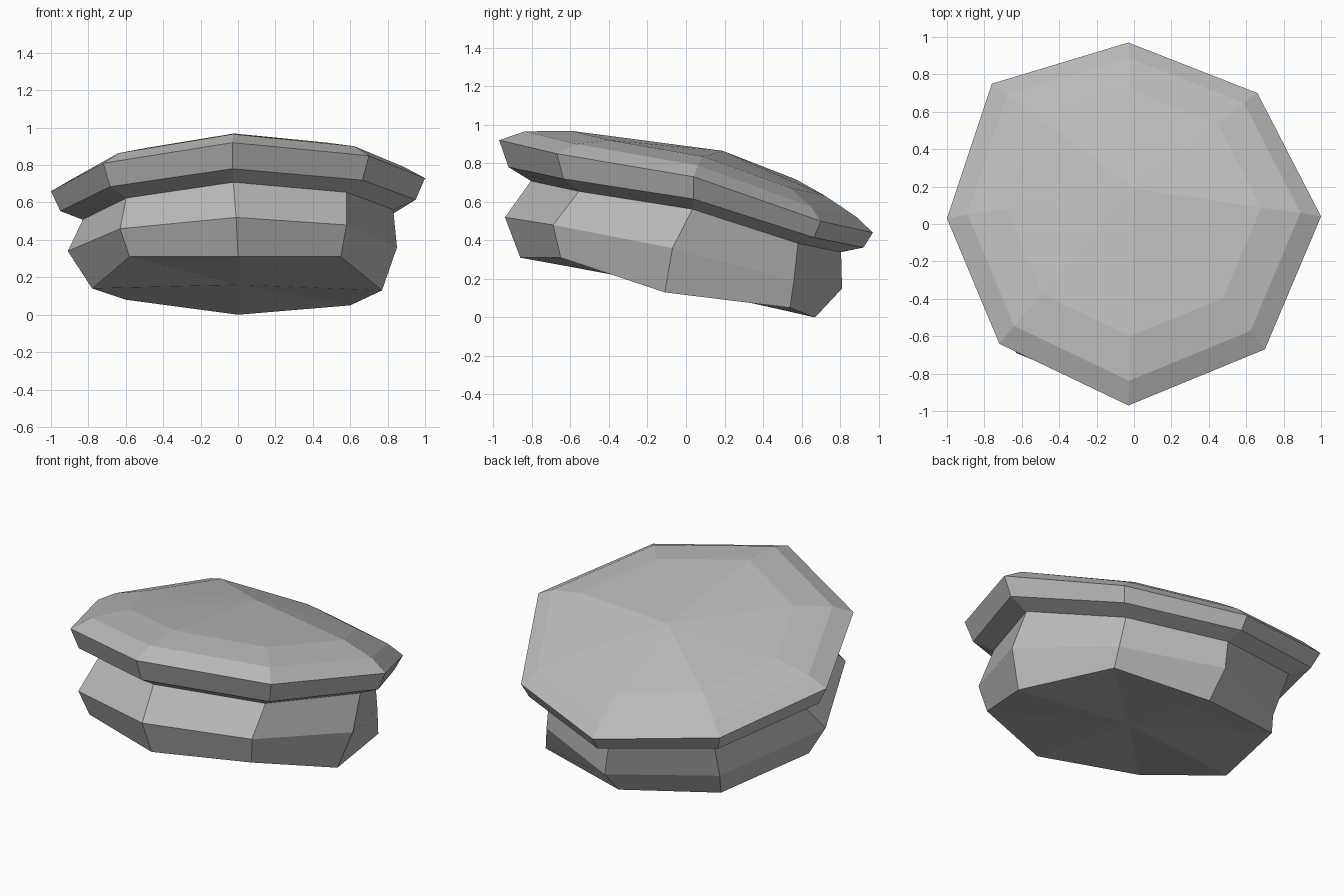
import bpy
import bmesh
from mathutils import Vector

default_cube = bpy.data.objects.get("Cube")
if default_cube:
    bpy.data.objects.remove(default_cube, do_unlink=True)

# Single flat stone colour
stone = bpy.data.materials.new("stone grey")
stone.use_nodes = True
stone_colour = (0.5, 0.5, 0.5, 1)
stone.diffuse_color = stone_colour
stone.node_tree.nodes["Principled BSDF"].inputs["Base Color"].default_value = stone_colour

# Irregular eight-sided outlines, counter-clockwise from +x
rim = [(1, .04, .73), (.66, .7, .5), (-.03, .97, .44), (-.76, .75, .56),
       (-1, .03, .66), (-.72, -.64, .81), (-.03, -.97, .92), (.7, -.67, .85)]
belly = [(.85, -.07, .36), (.58, .56, .19), (0, .81, .15), (-.6, .52, .19),
         (-.91, -.09, .34), (-.63, -.69, .46), (-.01, -.94, .52), (.58, -.69, .48)]
foot = [(.77, -.11, .13), (.6, .54, .05), (0, .67, 0), (-.6, .51, .08),
        (-.78, -.11, .14), (-.58, -.65, .31), (0, -.86, .31), (.55, -.65, .31)]


def resize(outline, width, shift_y, height, lift):
    """Scale an outline about the origin, then slide it back and up."""
    return [(x * width, y * width + shift_y, z * height + lift) for x, y, z in outline]


def loft(name, outlines, bottom_centre, top_centre):
    """Skin a stack of outlines and close both ends with a fan of facets."""
    bm = bmesh.new()
    loops = [[bm.verts.new(point) for point in outline] for outline in outlines]
    count = len(loops[0])
    for lower, upper in zip(loops, loops[1:]):
        for i in range(count):
            j = (i + 1) % count
            bm.faces.new((lower[i], lower[j], upper[j], upper[i]))
    for loop, centre in ((loops[0], bottom_centre), (loops[-1], top_centre)):
        tip = bm.verts.new(Vector(centre))
        for i in range(count):
            bm.faces.new((loop[i], loop[(i + 1) % count], tip))
    bmesh.ops.recalc_face_normals(bm, faces=bm.faces)
    mesh = bpy.data.meshes.new(name)
    bm.to_mesh(mesh)
    bm.free()
    mesh.materials.append(stone)
    rock = bpy.data.objects.new(name, mesh)
    bpy.context.collection.objects.link(rock)
    return rock


# Base, waist, overhanging rim and shallow domed top, from bottom to top
loft("layered_rock",
     [resize(foot, .72, -.01, .72, .045),
      foot,
      belly,
      resize(rim, .83, 0, .77, 0),
      resize(rim, .95, 0, .87, -.02),
      rim,
      resize(rim, .89, .025, .93, .11),
      resize(rim, .68, .06, .7, .325)],
     bottom_centre=(0, -.05, .16),
     top_centre=(0, .19, .865))
